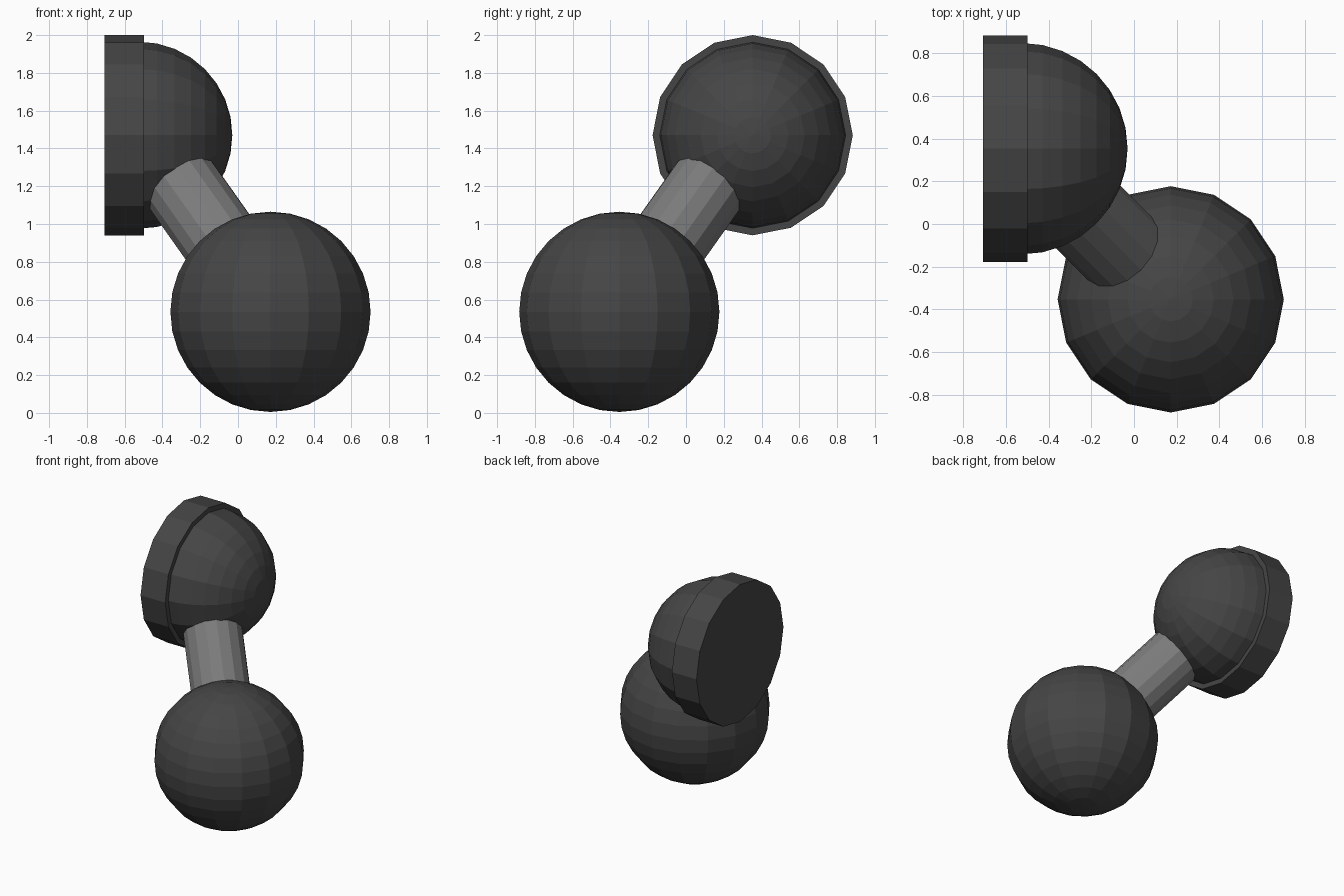
import bpy, bmesh
from math import radians
from mathutils import Matrix, Vector, Euler

if "Cube" in bpy.data.objects:
    bpy.data.objects.remove(bpy.data.objects["Cube"])


def material(name, v):
    m = bpy.data.materials.new(name)
    m.diffuse_color = (v, v, v, 1)
    m.use_nodes = True
    m.node_tree.nodes["Principled BSDF"].inputs["Base Color"].default_value = m.diffuse_color
    return m


dark = material("dark_grey", 0.06)
mid = material("mid_grey", 0.2)


def finish(bm, name, mat, loc, rot=(0, 0, 0)):
    me = bpy.data.meshes.new(name)
    bm.to_mesh(me)
    bm.free()
    me.materials.append(mat)
    ob = bpy.data.objects.new(name, me)
    ob.location = loc
    ob.rotation_euler = [radians(a) for a in rot]
    bpy.context.collection.objects.link(ob)
    return ob


def cylinder(name, mat, r, depth, loc, rot):
    bm = bmesh.new()
    bmesh.ops.create_cone(bm, cap_ends=True, segments=16,
                          radius1=r, radius2=r, depth=depth)
    return finish(bm, name, mat, loc, rot)


def ball(name, mat, r, loc, rot=(0, 0, 0), half=False):
    bm = bmesh.new()
    bmesh.ops.create_uvsphere(bm, u_segments=16, v_segments=16, radius=r)
    if half:
        geom = bm.verts[:] + bm.edges[:] + bm.faces[:]
        bmesh.ops.bisect_plane(bm, geom=geom, dist=1e-5, plane_co=(0, 0, 0),
                               plane_no=(0, 0, 1), clear_inner=True)
        bmesh.ops.holes_fill(bm, edges=[e for e in bm.edges if e.is_boundary])
        bmesh.ops.recalc_face_normals(bm, faces=bm.faces[:])
    return finish(bm, name, mat, loc, rot)


# Lower ball
base = Vector((0.172, -0.353, 0.535))
ball("lower_ball", dark, 0.53, base)

# Diagonal rod joining the ball and the dome
tilt = (-45, 0, 45)
axis = Euler([radians(a) for a in tilt]).to_matrix() @ Vector((0, 0, 1))
cylinder("connecting_rod", mid, 0.21, 0.8, base + axis * 0.7, tilt)

# Upper dome on its flat mounting disc, facing +x
ball("upper_dome", dark, 0.495, (-0.525, 0.353, 1.47), (0, 90, 0), half=True)
cylinder("mounting_disc", dark, 0.53, 0.21, (-0.603, 0.353, 1.47), (0, 90, 0))
